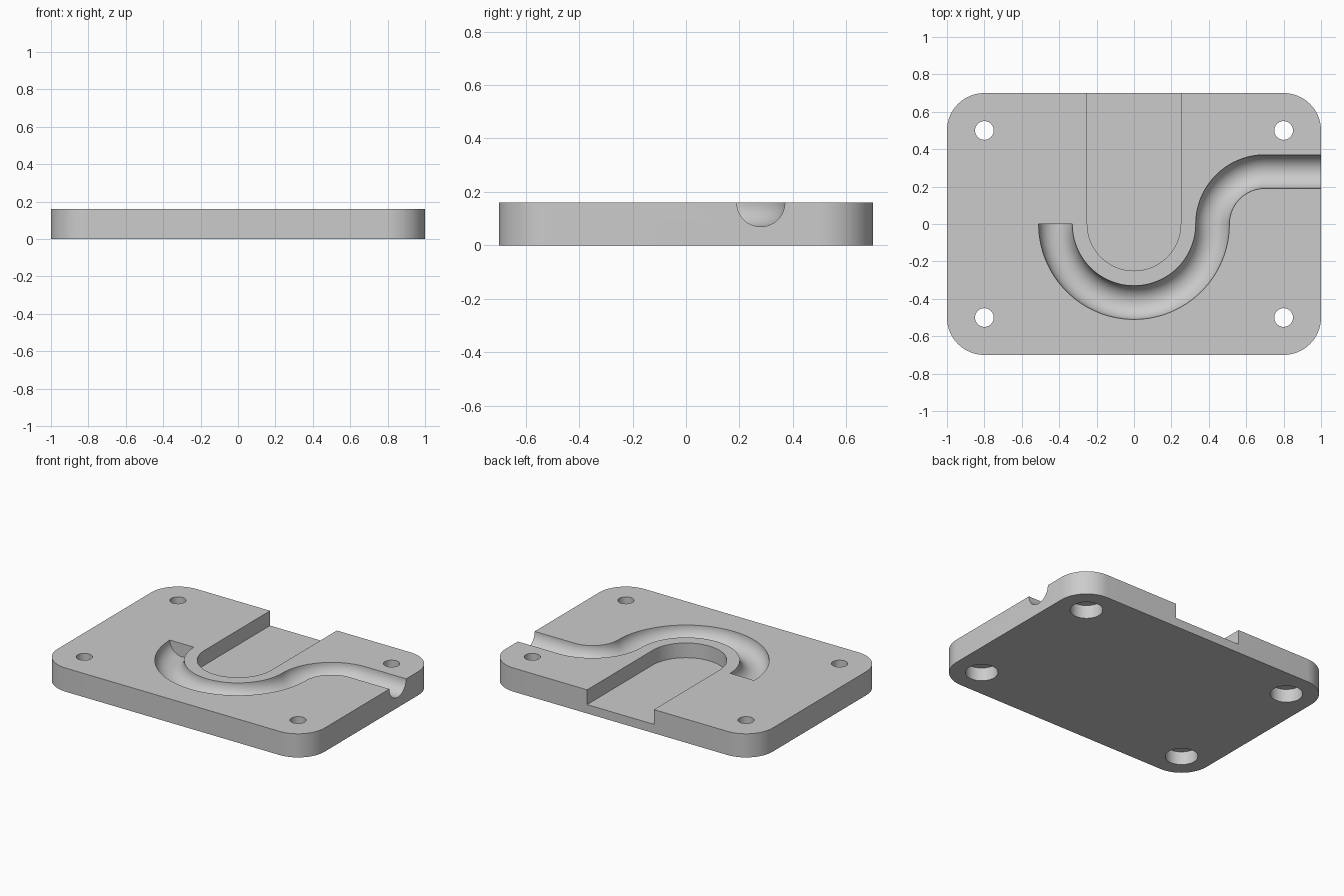
import bpy, bmesh
from math import sin, cos, pi, radians
from mathutils import Vector

old = bpy.data.objects.get("Cube")
if old:
    bpy.data.objects.remove(old, do_unlink=True)

THICK = 0.16        # plate height
GROOVE = 0.09       # groove radius
POCKET = 0.10       # pocket depth
BORE = 0.09         # counterbore depth

grey = bpy.data.materials.new("light grey")
grey.use_nodes = True
grey.diffuse_color = (0.6, 0.6, 0.6, 1)
grey.node_tree.nodes["Principled BSDF"].inputs["Base Color"].default_value = (0.6, 0.6, 0.6, 1)


def arc(cx, cy, r, start, end, n):
    """Points along an arc, angles in degrees."""
    angles = [radians(start + (end - start) * i / n) for i in range(n + 1)]
    return [Vector((cx + r * cos(a), cy + r * sin(a))) for a in angles]


def finish(name, bm):
    bmesh.ops.recalc_face_normals(bm, faces=bm.faces)
    mesh = bpy.data.meshes.new(name)
    bm.to_mesh(mesh)
    bm.free()
    mesh.materials.append(grey)
    obj = bpy.data.objects.new(name, mesh)
    bpy.context.collection.objects.link(obj)
    return obj


def loft(name, rings):
    """Closed solid through a series of matching rings."""
    bm = bmesh.new()
    rows = [[bm.verts.new(p) for p in ring] for ring in rings]
    n = len(rows[0])
    for a, b in zip(rows, rows[1:]):
        for i in range(n):
            j = (i + 1) % n
            bm.faces.new((a[i], a[j], b[j], b[i]))
    bm.faces.new(rows[0])
    bm.faces.new(rows[-1])
    return finish(name, bm)


def prism(name, outline, z0, z1):
    return loft(name, [[(p.x, p.y, z) for p in outline] for z in (z0, z1)])


# Plate with rounded corners
outline = []
for k, (sx, sy) in enumerate([(1, 1), (-1, 1), (-1, -1), (1, -1)]):
    outline += arc(sx * 0.8, sy * 0.5, 0.2, 90 * k, 90 * k + 90, 16)
plate = prism("base_plate", outline, 0, THICK)

cutters = []

# Round-ended pocket open at the back
slot = arc(0, 0, 0.25, 180, 360, 48) + [Vector((0.25, 0.9)), Vector((-0.25, 0.9))]
cutters.append(prism("pocket_cutter", slot, THICK - POCKET, THICK + 0.1))

# Half-round groove: bend around the pocket, reverse bend, run out to the side
path = arc(0, 0, 0.42, 180, 360, 64) + arc(0.7, 0, 0.28, 180, 90, 32)[1:]
path.append(Vector((1.1, 0.28)))
section = [(-GROOVE, 0.1)] + [tuple(p) for p in arc(0, 0, GROOVE, 180, 360, 24)] + [(GROOVE, 0.1)]
rings = []
for i, p in enumerate(path):
    t = (path[min(i + 1, len(path) - 1)] - path[max(i - 1, 0)]).normalized()
    if i == 0:
        t = Vector((0, -1))
    elif i >= len(path) - 2:
        t = Vector((1, 0))
    side = Vector((-t.y, t.x))
    rings.append([(p.x + side.x * u, p.y + side.y * u, THICK + v) for u, v in section])
cutters.append(loft("groove_cutter", rings))

# Corner screw holes, counterbored from below
for x in (-0.8, 0.8):
    for y in (-0.5, 0.5):
        for r, top in ((0.1, BORE), (0.05, THICK + 0.1)):
            circle = arc(x, y, r, 0, 360, 40)[:-1]
            cutters.append(prism("hole_cutter", circle, -0.1, top))

# Cut everything out of the plate
bpy.ops.object.select_all(action='DESELECT')
bpy.context.view_layer.objects.active = plate
plate.select_set(True)
for cutter in cutters:
    cutter.hide_render = True
    mod = plate.modifiers.new("cut", 'BOOLEAN')
    mod.operation = 'DIFFERENCE'
    mod.solver = 'EXACT'
    mod.object = cutter
    bpy.ops.object.modifier_apply(modifier=mod.name)
    bpy.data.objects.remove(cutter, do_unlink=True)

bpy.ops.object.shade_smooth_by_angle(angle=radians(30))
